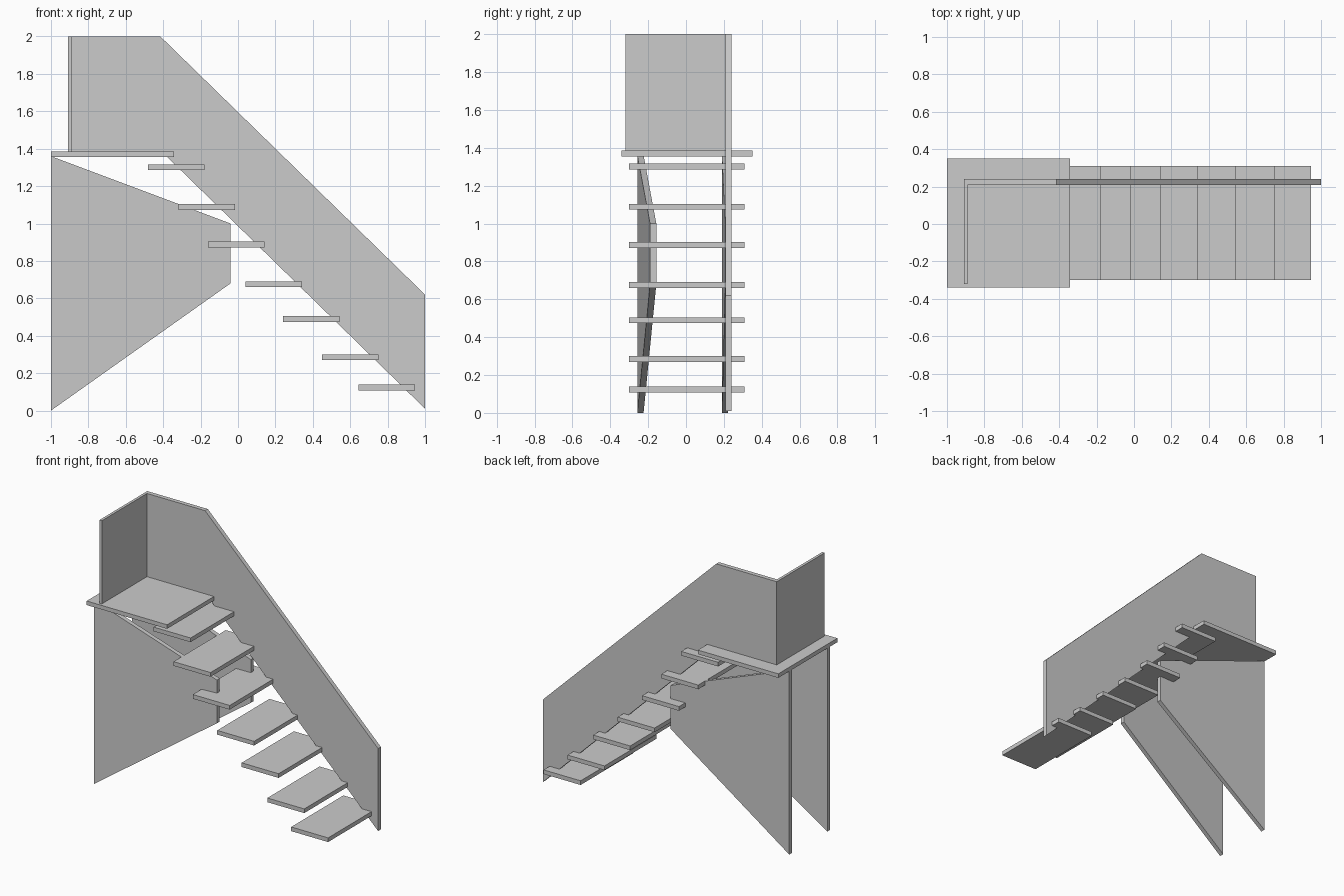
import bpy

if "Cube" in bpy.data.objects:
    bpy.data.objects.remove(bpy.data.objects["Cube"])


def prism(name, profile, y0, y1, slant=0.0):
    """Extrude an XZ profile from y0 to y1; slant shifts y with distance from x = -1."""
    n = len(profile)
    verts = [(x, y + slant * (x + 1), z) for y in (y0, y1) for x, z in profile]
    faces = [tuple(range(n)), tuple(range(2 * n - 1, n - 1, -1))]
    faces += [(i, i + n, (i + 1) % n + n, (i + 1) % n) for i in range(n)]
    mesh = bpy.data.meshes.new(name)
    mesh.from_pydata(verts, [], faces)
    mesh.update()
    obj = bpy.data.objects.new(name, mesh)
    bpy.context.collection.objects.link(obj)
    return obj


def box(name, x0, x1, y0, y1, z0, z1):
    # profile runs counter-clockwise as seen from the front
    return prism(name, [(x0, z0), (x1, z0), (x1, z1), (x0, z1)], y0, y1)


# Top landing
box("landing", -1.0, -0.342, -0.34, 0.35, 1.355, 1.385)

# Floating treads: left edge and underside height
treads = [(-0.48, 1.285), (-0.317, 1.073), (-0.16, 0.872), (0.04, 0.66),
          (0.24, 0.474), (0.45, 0.27), (0.645, 0.108)]
for i, (x, z) in enumerate(treads):
    box(f"tread_{i + 1}", x, x + 0.302, -0.30, 0.31, z, z + 0.031)

# Solid balustrade along the back
prism("side_balustrade", [(-0.91, 1.357), (-0.38, 1.357), (1.0, 0.01), (1.0, 0.62),
                          (-0.415, 2.0), (-0.91, 2.0)], 0.208, 0.24)

# Guard panel closing the end of the landing
box("end_guard", -0.91, -0.89, -0.32, 0.209, 1.385, 2.0)

# Tapered support panels below the landing, slightly splayed
support = [(-1.0, 0.0), (-0.04, 0.68), (-0.04, 1.0), (-1.0, 1.36)]
prism("front_support", support, -0.257, -0.224, 0.07)
prism("back_support", support, 0.19, 0.222, 0.017)
